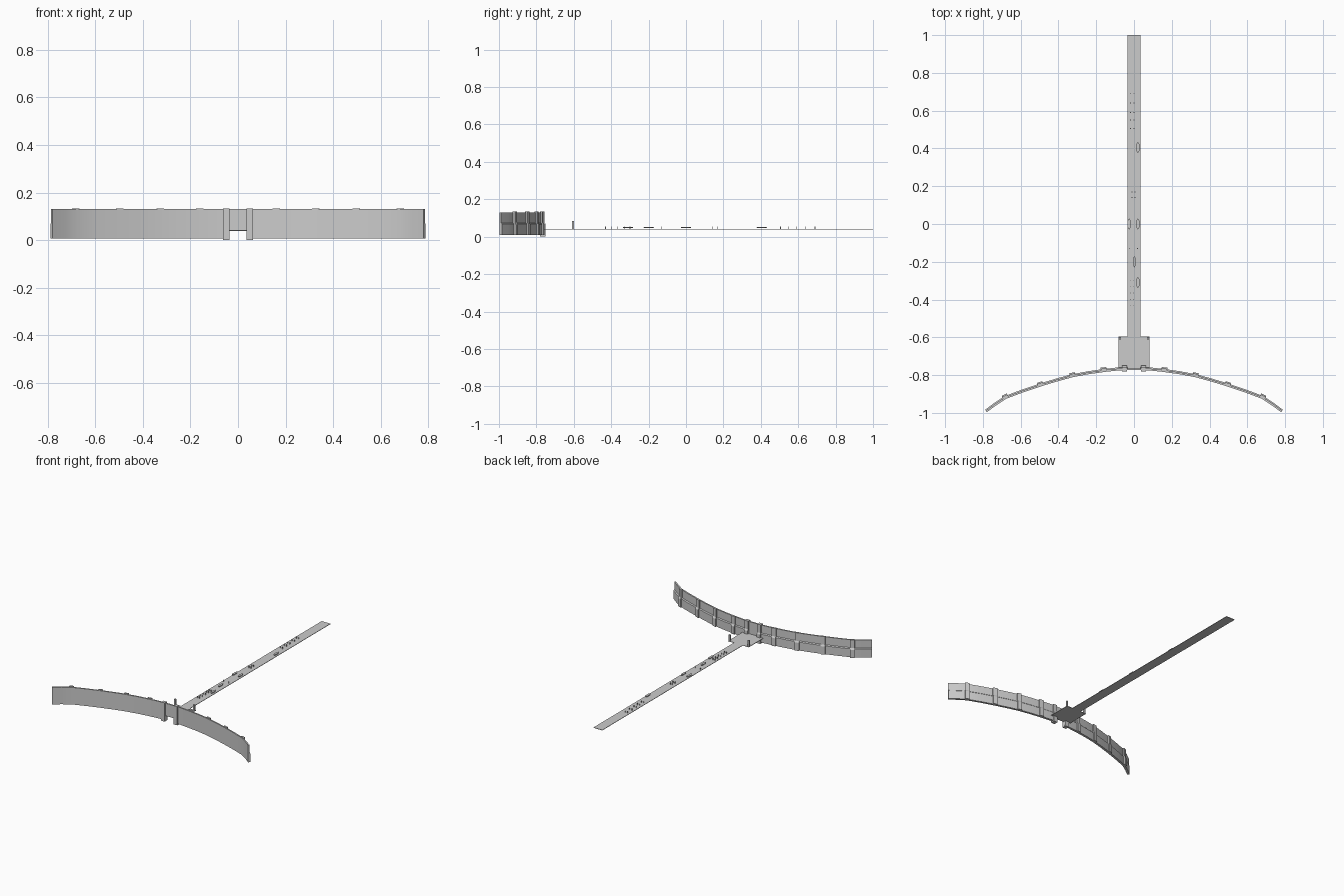
import bpy, bmesh, math
from mathutils import Vector

if "Cube" in bpy.data.objects:
    bpy.data.objects.remove(bpy.data.objects["Cube"])

# Plan line of the curved wall (right half), mirrored for the left
HALF = [(0.035, -0.767), (0.08, -0.768), (0.155, -0.776), (0.24, -0.788), (0.325, -0.804),
        (0.41, -0.827), (0.495, -0.853), (0.59, -0.885), (0.68, -0.919), (0.735, -0.955), (0.783, -0.991)]


def finish(bm, name, smooth=False):
    bmesh.ops.recalc_face_normals(bm, faces=bm.faces)
    me = bpy.data.meshes.new(name)
    bm.to_mesh(me)
    bm.free()
    ob = bpy.data.objects.new(name, me)
    bpy.context.collection.objects.link(ob)
    if smooth:
        bpy.context.view_layer.objects.active = ob
        ob.select_set(True)
        bpy.ops.object.shade_smooth_by_angle(angle=math.radians(25))
        ob.select_set(False)
    return ob


def sweep(name, path, profile, smooth=False):
    """Sweep an (offset, z) profile along a plan path; positive offset is towards the back."""
    bm = bmesh.new()
    rings = []
    for i, p in enumerate(path):
        a, b = Vector(path[max(i - 1, 0)]), Vector(path[min(i + 1, len(path) - 1)])
        t = (b - a).normalized()
        n = Vector((-t.y, t.x))
        rings.append([bm.verts.new((p[0] + n.x * o, p[1] + n.y * o, z)) for o, z in profile])
    k = len(profile)
    for r, s in zip(rings, rings[1:]):
        for j in range(k):
            bm.faces.new((r[j], r[(j + 1) % k], s[(j + 1) % k], s[j]))
    bm.faces.new(rings[0])
    bm.faces.new(rings[-1])
    return finish(bm, name, smooth)


def boxes(name, items):
    """One object made of several (centre, size) boxes."""
    bm = bmesh.new()
    for c, s in items:
        for v in bmesh.ops.create_cube(bm, size=1)['verts']:
            v.co = Vector((v.co.x * s[0] + c[0], v.co.y * s[1] + c[1], v.co.z * s[2] + c[2]))
    return finish(bm, name)


def flip(path):
    return [(-x, y) for x, y in reversed(path)]


# Curved wall: stepped on the back, plain on the front
WALL = [(-0.007, 0.008), (0.009, 0.008), (0.009, 0.068), (0.003, 0.074), (0.003, 0.13), (-0.007, 0.13)]
sweep("wall_right", HALF, WALL, True)
sweep("wall_left", flip(HALF), WALL, True)
boxes("wall_over_gate", [((0, -0.769, 0.085), (0.07, 0.010, 0.09))])

# Ribs on the back of the wall, following its step
RIB = [(-0.002, 0.008), (0.017, 0.008), (0.017, 0.066), (0.011, 0.076), (0.011, 0.134), (-0.002, 0.134)]
for i, (x, y, slope) in enumerate([(0.16, -0.776, -0.13), (0.325, -0.804, -0.23),
                                   (0.495, -0.853, -0.33), (0.68, -0.919, -0.48)]):
    d = Vector((1, slope)).normalized() * 0.015
    seg = [(x - d.x, y - d.y), (x + d.x, y + d.y)]
    sweep(f"rib_right_{i}", seg, RIB)
    sweep(f"rib_left_{i}", flip(seg), RIB)

# Gate pillars on either side of the opening
PILLAR = [(-0.014, 0), (0.017, 0), (0.017, 0.066), (0.011, 0.076), (0.011, 0.134), (-0.014, 0.134)]
for side, x in (("left", -0.05), ("right", 0.05)):
    sweep(f"gate_pillar_{side}", [(x - 0.014, -0.767), (x + 0.014, -0.767)], PILLAR)

# Landing platform and long road deck
boxes("platform", [((0, -0.68, 0.041), (0.164, 0.17, 0.003))])
boxes("road_deck", [((0, 0.2025, 0.041), (0.07, 1.595, 0.003))])
boxes("platform_posts", [((s * 0.075, -0.605, 0.063), (0.011, 0.011, 0.044)) for s in (-1, 1)])

# Tapered carts on the deck
bm = bmesh.new()
for x, y in [(0.02, 0.405), (-0.026, 0), (0.02, 0), (0.002, -0.2), (0.02, -0.31)]:
    lo, hi = [[bm.verts.new((x + w * a, y + l * b, z)) for a, b in
               ((0, 1), (1, .6), (1, -.6), (0, -1), (-1, -.6), (-1, .6))]
              for w, l, z in ((0.006, 0.024, 0.046), (0.008, 0.03, 0.053))]
    bm.faces.new(lo)
    bm.faces.new(hi)
    for j in range(6):
        k = (j + 1) % 6
        bm.faces.new((lo[j], lo[k], hi[k], hi[j]))
finish(bm, "carts")

# Rows of tiny figures
rows = [((-0.018, 0.0), (0.69, 0.64, 0.59, 0.55, 0.505)), ((-0.01, 0.005), (0.17, 0.14)),
        ((-0.025, 0.018), (-0.13,)), ((-0.02, -0.004), (-0.3, -0.33, -0.365, -0.4, -0.43))]
boxes("figures", [((x, y, 0.0485), (0.004, 0.004, 0.012)) for xs, ys in rows for x in xs for y in ys])
